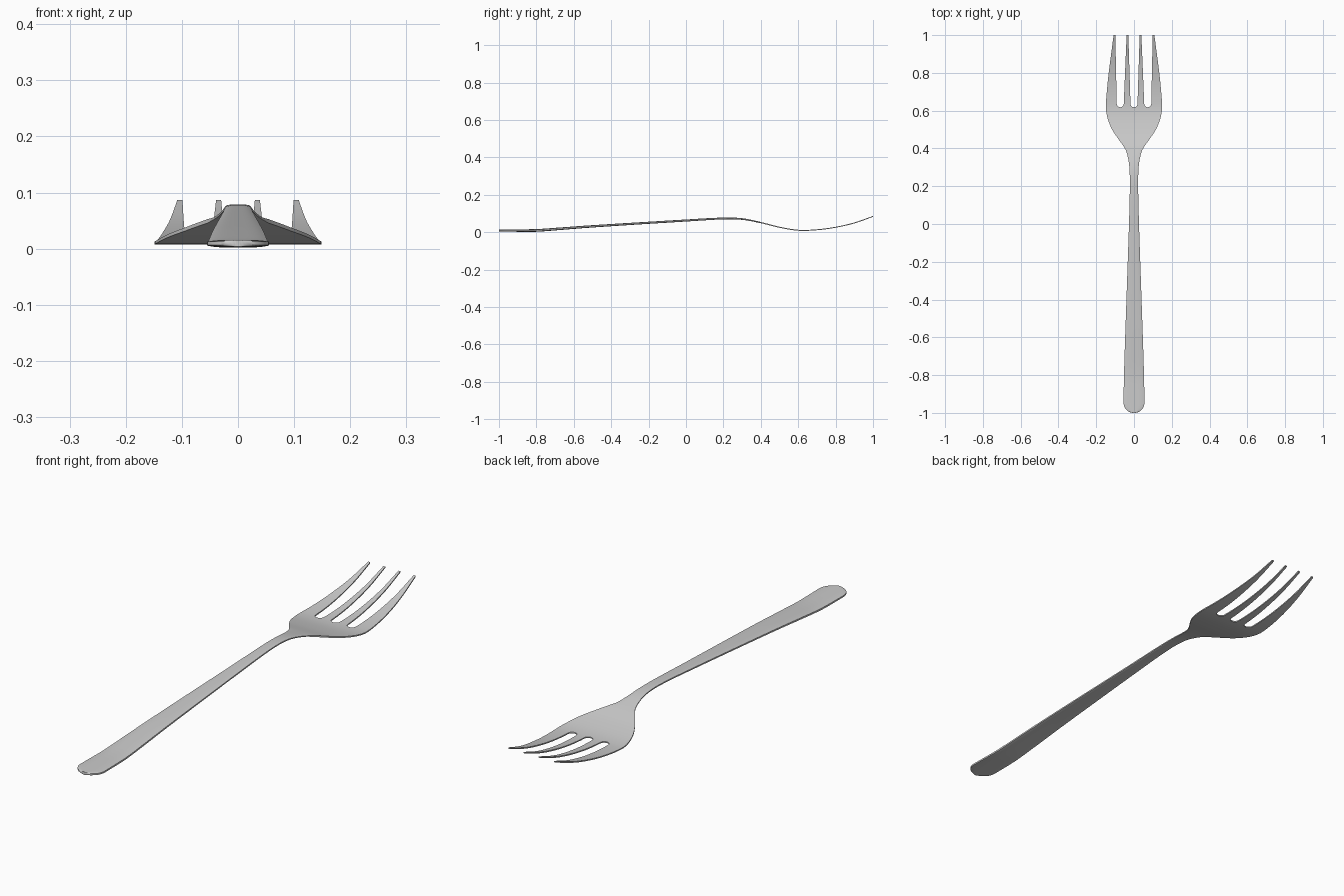
import bpy, bmesh, math

if "Cube" in bpy.data.objects:
    bpy.data.objects.remove(bpy.data.objects["Cube"])

ROOT = 0.618      # where the slots between tines begin
SPLIT = 0.487     # share of half-width where the outer slot sits
COLS = 5          # faces across each tine strip


def curve(points):
    """Smooth monotone-ish interpolation through (y, value) points."""
    def f(y):
        n = len(points)
        i = max(j for j in range(n - 1) if j == 0 or points[j][0] <= y)

        def slope(k):
            a, b = points[max(k - 1, 0)], points[min(k + 1, n - 1)]
            return (b[1] - a[1]) / (b[0] - a[0])
        (y0, v0), (y1, v1) = points[i], points[i + 1]
        h = y1 - y0
        t = (y - y0) / h
        return ((2*t**3 - 3*t*t + 1) * v0 + (t**3 - 2*t*t + t) * h * slope(i)
                + (3*t*t - 2*t**3) * v1 + (t**3 - t*t) * h * slope(i + 1))
    return f


# Side profile, half-width and thickness along the length
height = curve([(-1, .011), (-.9, .0105), (-.8, .011), (-.7, .018), (-.5, .033), (0, .064),
                (.2, .075), (.3, .072), (.4, .053), (.5, .028), (.6, .012),
                (.7, .0145), (.8, .028), (.9, .051), (1, .086)])
outline = curve([(-1, .056), (-.8, .053), (-.4, .040), (0, .0265), (.2, .022),
                 (.3, .0245), (.36, .034), (.4, .048), (.45, .083), (.5, .116),
                 (.55, .137), (.6, .148), (.63, .149), (.7, .144), (.8, .134),
                 (.9, .121), (1, .108)])
thickness = curve([(-1, .012), (-.8, .014), (-.4, .012), (.2, .010),
                   (.4, .007), (.6, .005), (1, .005)])


def half_width(y):
    w = outline(y)
    if y < -.945:
        w *= math.sqrt(max(0, 1 - ((-.945 - y) / .0555) ** 2))
    return w


def strip_edges(y):
    """Left/right x of the inner and outer tine strips on the +x side."""
    w = half_width(y)
    c = SPLIT * w
    if y <= ROOT:
        return (0, c), (c, w)
    d = min(1, (y - ROOT) / .018)
    s = math.sqrt(1 - (1 - d) ** 2)
    u = (y - ROOT) / (1 - ROOT)
    a, b, e = .018 + .012*u, .055 - .016*u, .091 + .008*u
    return (s*a, c + (b - c)*s), (c + (e - c)*s, w)


# Rows: rounded handle end, handle, neck and bowl, rounded slot roots, tines
rows = [-1 + .055 * (1 - math.cos(math.pi/2 * i / 8)) for i in range(9)]
rows += [-.945 + (.2 + .945) * i / 24 for i in range(1, 25)]
rows += [.2 + (ROOT - .2) * i / 22 for i in range(1, 23)]
rows[-1] = ROOT
rows += [ROOT + .018 * (1 - math.cos(math.pi/2 * i / 6)) for i in range(1, 7)]
rows += [ROOT + .018 + (1 - ROOT - .018) * i / 18 for i in range(1, 19)]
rows[-1] = 1.0

# Flat sheet made of four strips, fused below the slot roots
bm = bmesh.new()
for side in (-1, 1):
    for k in (0, 1):
        prev = None
        for y in rows:
            x0, x1 = strip_edges(y)[k]
            row = [bm.verts.new((side * (x0 + (x1 - x0) * i / COLS), y, 0))
                   for i in range(COLS + 1)]
            if prev:
                for i in range(COLS):
                    bm.faces.new((prev[i], prev[i+1], row[i+1], row[i]))
            prev = row
bmesh.ops.remove_doubles(bm, verts=bm.verts, dist=1e-5)
bmesh.ops.recalc_face_normals(bm, faces=bm.faces)

# Thicken the sheet, thinning toward the handle's edges, and bend it to the profile
upper = list(bm.verts)
result = bmesh.ops.extrude_face_region(bm, geom=list(bm.faces), use_keep_orig=True)
lower = [g for g in result["geom"] if isinstance(g, bmesh.types.BMVert)]
for verts, sign in ((upper, 1), (lower, -1)):
    for v in verts:
        y = v.co.y
        t = thickness(y) / 2
        if y < .4:
            r = min(1, abs(v.co.x) / max(half_width(y), 1e-4))
            t *= 1 - .5 * r ** 4
        v.co.z = height(y) + sign * t
low = min(v.co.z for v in bm.verts)
for v in bm.verts:
    v.co.z -= low - .002
bmesh.ops.recalc_face_normals(bm, faces=bm.faces)

mesh = bpy.data.meshes.new("fork")
bm.to_mesh(mesh)
bm.free()
fork = bpy.data.objects.new("fork", mesh)
bpy.context.collection.objects.link(fork)
bpy.context.view_layer.objects.active = fork
fork.select_set(True)
bpy.ops.object.shade_smooth_by_angle(angle=math.radians(35))
